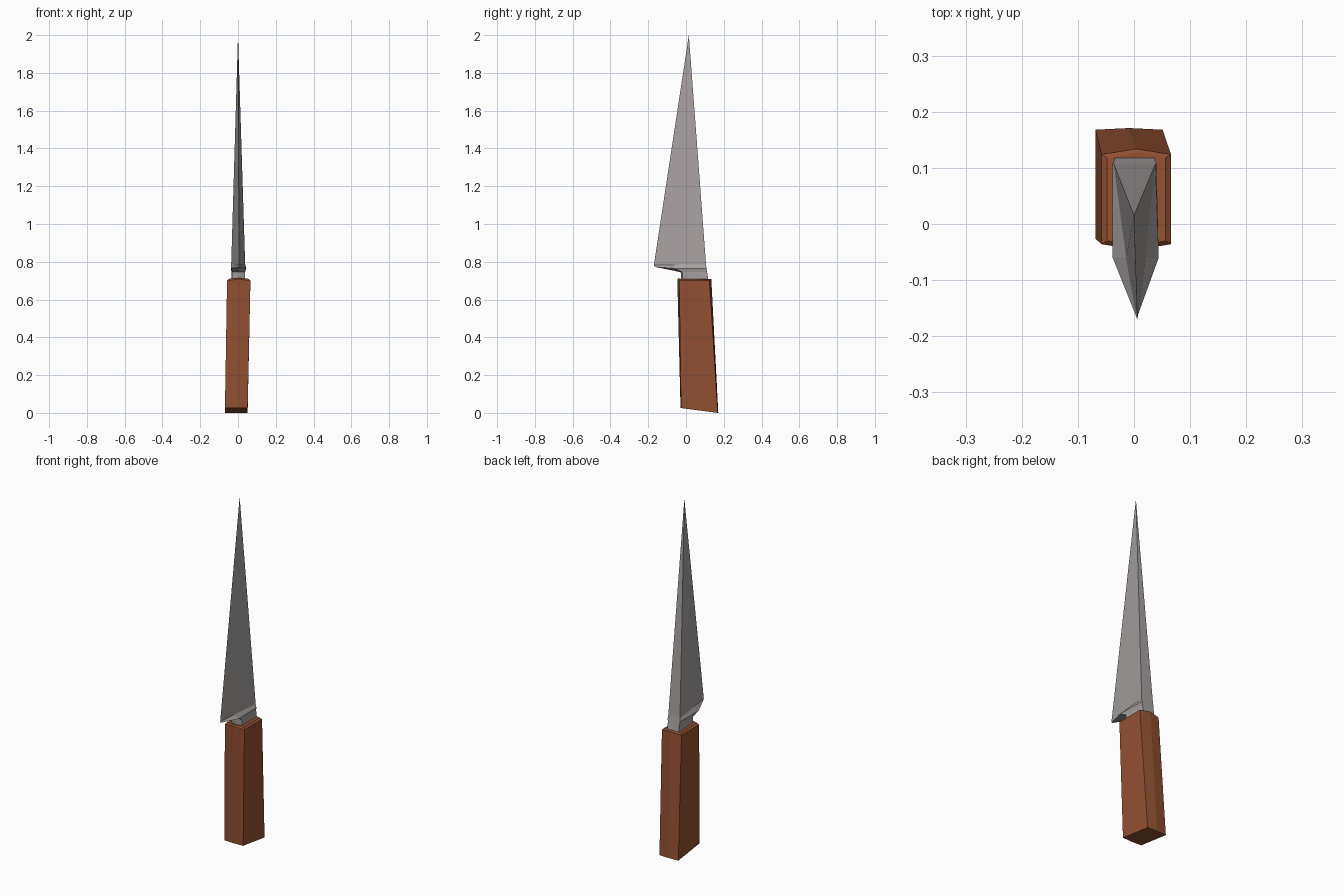
import bpy
import bmesh

cube = bpy.data.objects.get("Cube")
if cube:
    bpy.data.objects.remove(cube, do_unlink=True)


def material(name, colour):
    mat = bpy.data.materials.new(name)
    mat.use_nodes = True
    mat.diffuse_color = (*colour, 1)
    mat.node_tree.nodes["Principled BSDF"].inputs["Base Color"].default_value = (*colour, 1)
    return mat


def loft(name, rings, mat, tip=None):
    """Skin a stack of equal rings, closed by a cap or drawn to a tip."""
    bm = bmesh.new()
    loops = [[bm.verts.new(p) for p in ring] for ring in rings]
    count = len(loops[0])
    for low, high in zip(loops, loops[1:]):
        for i in range(count):
            j = (i + 1) % count
            bm.faces.new((low[i], low[j], high[j], high[i]))
    bm.faces.new(loops[0][::-1])
    if tip:
        point = bm.verts.new(tip)
        for i in range(count):
            bm.faces.new((loops[-1][i], loops[-1][(i + 1) % count], point))
    else:
        bm.faces.new(loops[-1])
    bmesh.ops.recalc_face_normals(bm, faces=bm.faces[:])
    mesh = bpy.data.meshes.new(name)
    bm.to_mesh(mesh)
    bm.free()
    mesh.materials.append(mat)
    obj = bpy.data.objects.new(name, mesh)
    bpy.context.collection.objects.link(obj)
    return obj


def handle_ring(cx, half, front, back, bulge, z_front, z_back, crown):
    """Box section with a ridge down the middle of the front and back."""
    return [(cx, front - bulge, z_front + crown), (cx + half, front, z_front),
            (cx + half, back, z_back), (cx, back + bulge, z_back + crown),
            (cx - half, back, z_back), (cx - half, front, z_front)]


def blade_ring(front, mid, back):
    """Five-sided section: edge point, two cheeks, two spine corners."""
    (fy, fz), (mx, my, mz), (bx, by, bz) = front, mid, back
    return [(0.006, fy, fz), (mx + 0.003, my, mz), (bx + 0.001, by, bz),
            (-bx + 0.001, by, bz), (-mx + 0.003, my, mz)]


wood = material("reddish wood", (0.29, 0.082, 0.032))
steel = material("grey steel", (0.39, 0.355, 0.355))

# Handle: raked slightly back, slanted butt, narrow bevel at the top
loft("handle", [
    handle_ring(-0.009, 0.06, -0.026, 0.168, 0.003, 0.026, 0.0, 0.0),
    handle_ring(0.004, 0.062, -0.036, 0.124, 0.01, 0.70, 0.70, 0.008),
    handle_ring(0.004, 0.052, -0.030, 0.118, 0.009, 0.71, 0.706, 0.004),
], wood)

# Blade: tang, overhanging heel, thin ledge, then straight taper to the tip
loft("blade", [
    blade_ring((-0.025, 0.70), (0.034, -0.015, 0.70), (0.036, 0.119, 0.70)),
    blade_ring((-0.028, 0.745), (0.034, -0.02, 0.745), (0.036, 0.112, 0.745)),
    blade_ring((-0.165, 0.773), (0.041, -0.06, 0.765), (0.039, 0.109, 0.765)),
    blade_ring((-0.17, 0.782), (0.017, -0.06, 0.784), (0.037, 0.106, 0.786)),
], steel, tip=(0, 0.015, 2.0))
